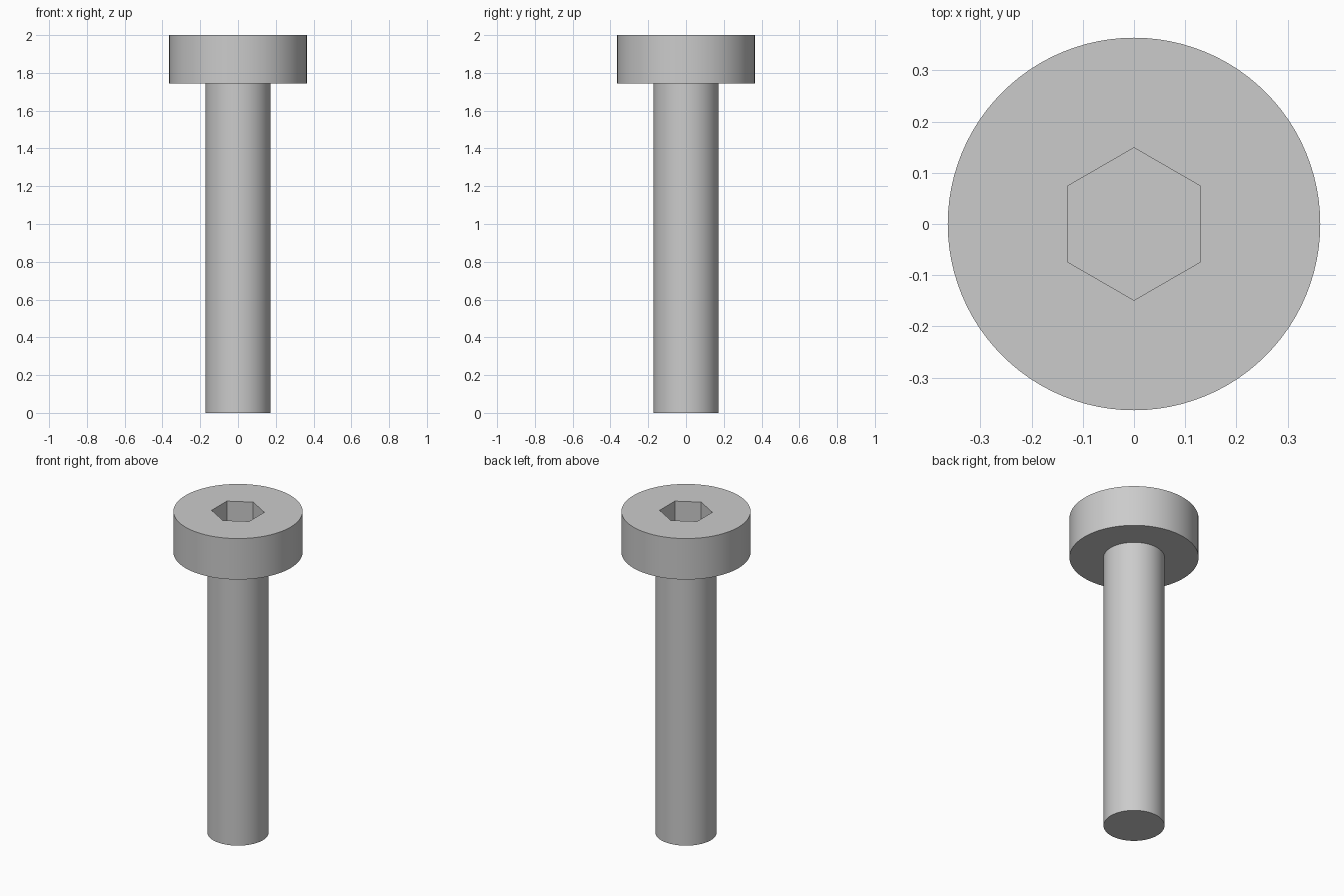
import bpy
from math import radians

if "Cube" in bpy.data.objects:
    bpy.data.objects.remove(bpy.data.objects["Cube"], do_unlink=True)

TOP = 2.0
HEAD_BASE = 1.745
HEAD_RADIUS = 0.364
SHANK_RADIUS = 0.172
SOCKET_RADIUS = 0.149
SOCKET_DEPTH = 0.17

# One plain steel colour
steel = bpy.data.materials.new("grey steel")
steel.use_nodes = True
colour = (0.6, 0.6, 0.6, 1.0)
steel.diffuse_color = colour
steel.node_tree.nodes["Principled BSDF"].inputs["Base Color"].default_value = colour


def cylinder(name, radius, bottom, top, sides):
    bpy.ops.mesh.primitive_cylinder_add(
        vertices=sides, radius=radius, depth=top - bottom,
        location=(0, 0, (bottom + top) / 2))
    obj = bpy.context.object
    obj.name = obj.data.name = name
    obj.data.materials.append(steel)
    return obj


def smooth(obj):
    bpy.ops.object.select_all(action='DESELECT')
    obj.select_set(True)
    bpy.context.view_layer.objects.active = obj
    bpy.ops.object.shade_smooth_by_angle(angle=radians(30))


# Shank, seated slightly inside the head
shank = cylinder("shank", SHANK_RADIUS, 0, HEAD_BASE + 0.02, 96)
smooth(shank)

# Head with a hexagonal drive socket
head = cylinder("head", HEAD_RADIUS, HEAD_BASE, TOP, 96)
cutter = cylinder("socket_cutter", SOCKET_RADIUS, TOP - SOCKET_DEPTH, TOP + 0.1, 6)
cutter.hide_render = True
cut = head.modifiers.new("hex_socket", 'BOOLEAN')
cut.operation = 'DIFFERENCE'
cut.solver = 'EXACT'
cut.object = cutter
bpy.context.view_layer.objects.active = head
bpy.ops.object.modifier_apply(modifier=cut.name)
bpy.data.objects.remove(cutter, do_unlink=True)
smooth(head)
